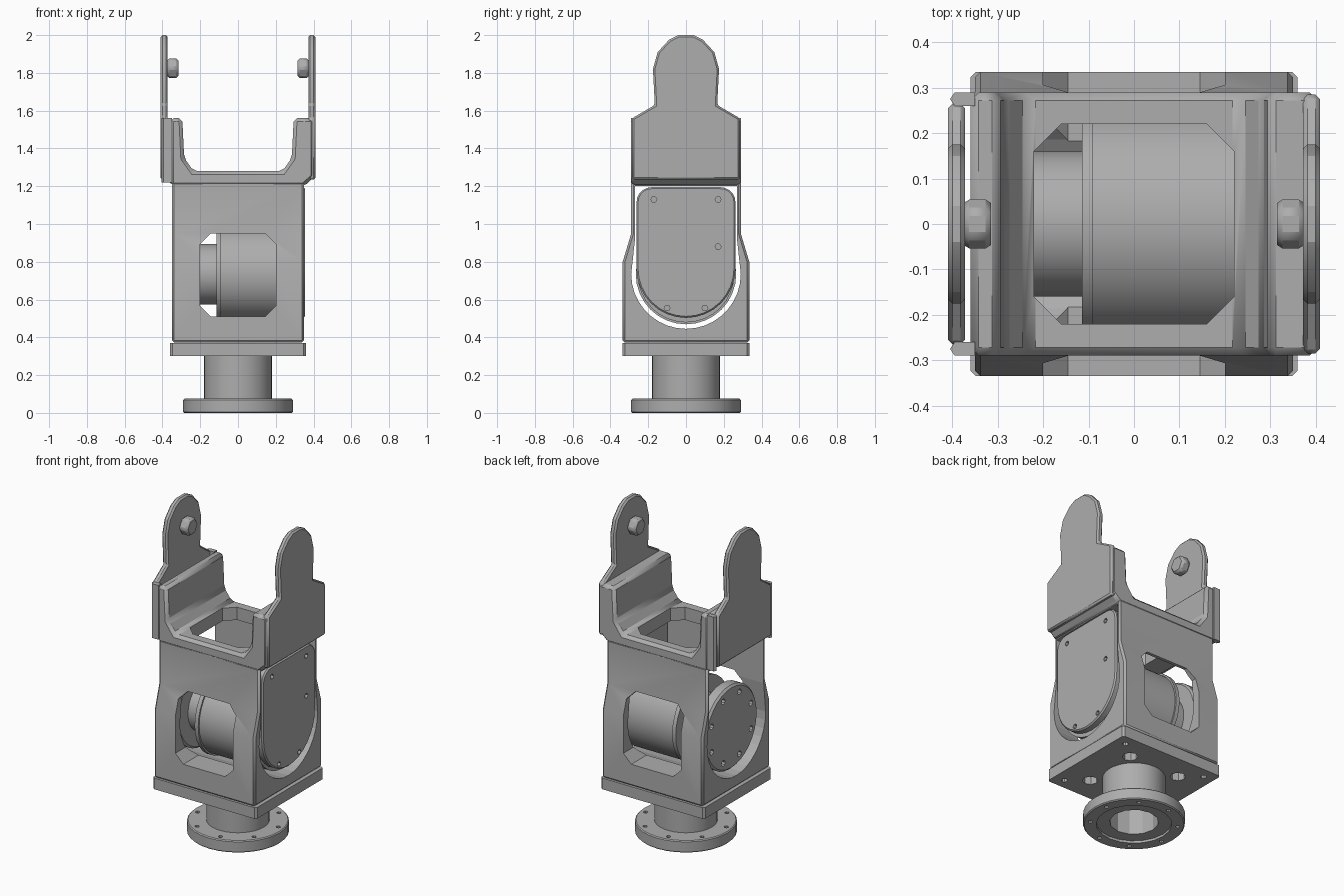
import bpy, bmesh, math
from mathutils import Vector

if "Cube" in bpy.data.objects:
    bpy.data.objects.remove(bpy.data.objects["Cube"])

GREY = (0.42, 0.42, 0.42, 1)
metal = bpy.data.materials.new("plain grey metal")
metal.use_nodes = True
metal.diffuse_color = GREY
metal.node_tree.nodes["Principled BSDF"].inputs["Base Color"].default_value = GREY

PLANES = {"x": lambda u, v, w: (w, u, v),
          "y": lambda u, v, w: (u, w, v),
          "z": lambda u, v, w: (u, v, w)}


def prism(name, outline, axis, start, end, bevel=0):
    """Extrude a 2D outline along an axis, with optional softened edges."""
    bm = bmesh.new()
    place = PLANES[axis]
    face = bm.faces.new([bm.verts.new(place(u, v, start)) for u, v in outline])
    top = bmesh.ops.extrude_face_region(bm, geom=[face])["geom"]
    move = Vector(place(0, 0, end - start))
    bmesh.ops.translate(bm, vec=move, verts=[g for g in top if isinstance(g, bmesh.types.BMVert)])
    bmesh.ops.recalc_face_normals(bm, faces=bm.faces)
    mesh = bpy.data.meshes.new(name)
    bm.to_mesh(mesh)
    bm.free()
    mesh.materials.append(metal)
    ob = bpy.data.objects.new(name, mesh)
    bpy.context.collection.objects.link(ob)
    if bevel:
        mod = ob.modifiers.new("soft edges", "BEVEL")
        mod.width, mod.segments, mod.limit_method = bevel, 1, "ANGLE"
    return ob


def arc(cu, cv, r, a0, a1, n):
    return [(cu + r * math.cos(math.radians(a0 + (a1 - a0) * i / n)),
             cv + r * math.sin(math.radians(a0 + (a1 - a0) * i / n))) for i in range(n + 1)]


def disc(r, cu=0, cv=0, n=32):
    return arc(cu, cv, r, 0, 360, n)[:-1]


def mirrored(half):
    """Complete a symmetric outline from its positive half, listed bottom to top."""
    return half + [(-u, v) for u, v in reversed(half)]


def chamfered(w, lo, hi, c):
    return mirrored([(w - c, lo), (w, lo + c), (w, hi - c), (w - c, hi)])


def cut(target, *cutters):
    for cutter in cutters:
        cutter.hide_render = True
        cutter.hide_viewport = True
        cutter.display_type = "WIRE"
        mod = target.modifiers.new("cut", "BOOLEAN")
        mod.operation, mod.solver, mod.object = "DIFFERENCE", "EXACT", cutter


def hole_ring(name, radius, size, count, axis, start, end, cv=0, turn=0):
    return [prism(name, disc(size, radius * math.cos(a), cv + radius * math.sin(a), 8), axis, start, end)
            for a in (turn + math.tau * i / count for i in range(count))]


AXIS_Z = 0.735    # height of the drum axle

# Housing: waisted block, hollow from side to side, with windows front and back
housing = prism("housing", mirrored([(0.335, 0.372), (0.335, 0.8), (0.29, 0.95), (0.29, 1.225)]),
                "x", -0.35, 0.35, 0.012)
hollow = prism("hollow_cutter", arc(0, AXIS_Z, 0.29, -180, 0, 18) + [(0.27, 0.92), (0.27, 1.2),
               (-0.27, 1.2), (-0.27, 0.92)], "x", -1, 1)
window = prism("window_cutter", chamfered(0.2, 0.51, 0.95, 0.055), "y", -1, 1)
hatch = prism("hatch_cutter", chamfered(0.22, -0.22, 0.22, 0.06), "z", 1.0, 1.5)
cut(housing, hollow, window, hatch)

# Yoke: U-shaped bridge on top; the left arm is solid, the right arm is thinner
yoke = prism("yoke", [(-0.35, 1.2), (0.35, 1.2), (0.405, 1.25), (0.405, 1.56), (0.295, 1.56),
                      (0.285, 1.35), (0.235, 1.28), (-0.235, 1.28), (-0.285, 1.35), (-0.295, 1.56),
                      (-0.36, 1.56), (-0.36, 1.22)], "y", -0.29, 0.29, 0.018)
cut(yoke, hatch)

# Fork tabs with rounded heads and inward pivot pins
for side, label, shoulder in ((1, "left", 0.285), (-1, "right", 0.265)):
    tab = mirrored([(shoulder, 1.235), (shoulder, 1.56), (0.165, 1.63), (0.175, 1.82),
                    (0.15, 1.91), (0.09, 1.975), (0.04, 2.0)])
    prism(label + "_fork_tab", tab, "x", side * 0.372, side * 0.41, 0.01)
    prism(label + "_pivot_pin", disc(0.06, 0, 1.825, 6), "x", side * 0.315, side * 0.375, 0.012)

# Corner posts joining the right tab to its arm
for y in (-0.275, 0.275):
    prism("right_arm_post", [(-0.35, y - 0.015), (-0.395, y - 0.015), (-0.405, y), (-0.395, y + 0.015),
                             (-0.35, y + 0.015)], "z", 1.22, 1.56)

# Cover plate closing the left side
cover = prism("left_cover", arc(0, AXIS_Z + 0.03, 0.262, -180, 0, 16)
              + arc(0.182, 1.115, 0.08, 0, 90, 5) + arc(-0.182, 1.115, 0.08, 90, 180, 5),
              "x", 0.305, 0.355, 0.008)
cut(cover, *[prism("cover_hole_cutter", disc(0.016, y, z, 6), "x", 0.33, 0.4)
             for y, z in ((-0.17, 1.13), (0.17, 1.13), (0.17, 0.88), (-0.1, 0.555), (0.1, 0.555))])

# Drum, flange, hub and end disc along the axle
for name, r, a, b, soft in (("drum", 0.256, -0.09, 0.31, 0), ("drum_flange", 0.266, -0.115, -0.09, 0),
                            ("drum_hub", 0.16, -0.27, -0.11, 0)):
    prism(name, disc(r, 0, AXIS_Z), "x", a, b, soft)
end_disc = prism("end_disc", disc(0.262, 0, AXIS_Z), "x", -0.315, -0.235, 0.012)
cut(end_disc, *hole_ring("disc_hole_cutter", 0.21, 0.018, 8, "x", -0.4, -0.29, AXIS_Z, 0.39))

# Base plate with screw holes and openings around the neck
plate = prism("base_plate", chamfered(0.36, -0.335, 0.335, 0.012), "z", 0.3, 0.37)
cut(plate, *hole_ring("plate_opening_cutter", 0.25, 0.045, 4, "z", 0.2, 0.35, 0, math.pi / 4),
    *[prism("screw_hole_cutter", disc(0.018, x, y, 8), "z", 0.2, 0.34)
      for x in (-0.29, 0.29) for y in (-0.27, 0.27)])

# Hollow neck and round mounting flange
bore = prism("bore_cutter", disc(0.14, 0, 0, 12), "z", -0.1, 0.29)
neck = prism("neck", disc(0.18), "z", 0.06, 0.3)
cut(neck, bore)
flange = prism("mounting_flange", disc(0.29), "z", 0, 0.075, 0.006)
recess = prism("recess_cutter", disc(0.215, 0, 0, 20), "z", -0.1, 0.015)
cut(flange, bore, recess, *hole_ring("flange_hole_cutter", 0.25, 0.013, 8, "z", -0.1, 0.2, 0, 0.2))

# Smooth round surfaces while keeping edges sharp
for ob in bpy.context.collection.objects:
    if ob.type == "MESH" and metal.name in ob.data.materials and not ob.hide_render:
        bpy.ops.object.select_all(action="DESELECT")
        ob.select_set(True)
        bpy.context.view_layer.objects.active = ob
        bpy.ops.object.shade_smooth_by_angle(angle=math.radians(25))
